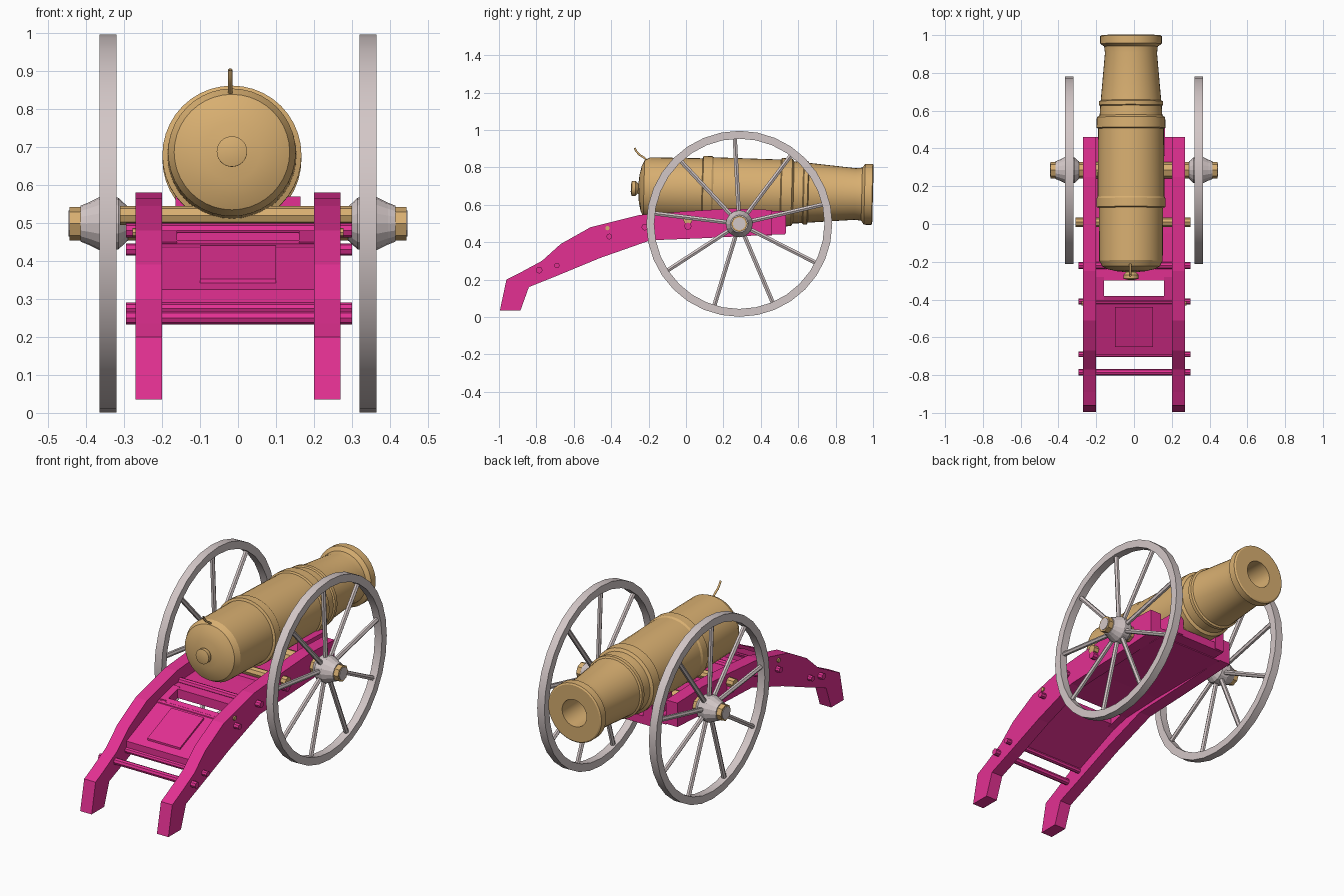
import bpy
import bmesh
from math import pi, cos, sin, radians
from mathutils import Vector

if "Cube" in bpy.data.objects:
    bpy.data.objects.remove(bpy.data.objects["Cube"])


def material(name, rgb):
    m = bpy.data.materials.new(name)
    m.use_nodes = True
    m.diffuse_color = (*rgb, 1)
    m.node_tree.nodes["Principled BSDF"].inputs["Base Color"].default_value = (*rgb, 1)
    return m


brass = material("brass", (0.69, 0.43, 0.165))
paint = material("magenta paint", (0.77, 0.03, 0.29))
grey = material("pale grey", (0.65, 0.57, 0.57))


def finish(name, bm, mat, smooth=False):
    bmesh.ops.recalc_face_normals(bm, faces=bm.faces[:])
    me = bpy.data.meshes.new(name)
    bm.to_mesh(me)
    bm.free()
    me.materials.append(mat)
    ob = bpy.data.objects.new(name, me)
    bpy.context.collection.objects.link(ob)
    if smooth:
        bpy.ops.object.select_all(action="DESELECT")
        ob.select_set(True)
        bpy.context.view_layer.objects.active = ob
        bpy.ops.object.shade_smooth_by_angle(angle=radians(25))
    return ob


def lathe(name, profile, start, direction, mat, segs=32, closed=False, smooth=True):
    """Turn (distance, radius) points around an axis."""
    bm = bmesh.new()
    q = Vector(direction).to_track_quat("Z", "Y")
    rings = []
    for t, r in profile:
        rings.append([bm.verts.new(Vector(start) + q @ Vector(
            (r * cos(2 * pi * i / segs), r * sin(2 * pi * i / segs), t)))
            for i in range(segs)])
    pairs = list(zip(rings, rings[1:]))
    if closed:
        pairs.append((rings[-1], rings[0]))
    else:
        bm.faces.new(rings[0])
        bm.faces.new(rings[-1])
    for a, b in pairs:
        for i in range(segs):
            j = (i + 1) % segs
            bm.faces.new((a[i], a[j], b[j], b[i]))
    return finish(name, bm, mat, smooth)


def rod(name, a, b, r, mat, segs=8):
    d = Vector(b) - Vector(a)
    return lathe(name, [(0, r), (d.length, r)], a, d, mat, segs, smooth=False)


def slab(name, outline, x0, x1, mat):
    """Extrude a side outline of (y, z) points across x."""
    bm = bmesh.new()
    f = bm.faces.new([bm.verts.new((x0, y, z)) for y, z in outline])
    ext = bmesh.ops.extrude_face_region(bm, geom=[f])
    bmesh.ops.translate(bm, vec=(x1 - x0, 0, 0),
                        verts=[v for v in ext["geom"] if isinstance(v, bmesh.types.BMVert)])
    return finish(name, bm, mat)


def plank(name, a, b, thick, x0, x1, mat):
    """Sloping board between two (y, z) points."""
    (ya, za), (yb, zb) = a, b
    return slab(name, [(ya, za), (yb, zb), (yb, zb - thick), (ya, za - thick)], x0, x1, mat)


# Barrel with breech knob, raised bands, flared muzzle and hollow bore
barrel = [(0, .02), (.005, .04), (.025, .04), (.04, .025), (.045, .075), (.055, .12),
          (.07, .152), (.10, .168), (.38, .17), (.385, .183), (.43, .183), (.44, .177),
          (.80, .174), (.805, .183), (.86, .181), (.87, .166), (.92, .163), (.925, .17),
          (.945, .17), (.95, .16), (1.20, .138), (1.235, .142), (1.25, .163),
          (1.29, .163), (1.295, .155), (1.295, .075), (.60, .07)]
breech = Vector((-.016, -.295, .688))
lathe("barrel", barrel, breech, Vector((-.016, 1, .655)) - breech, brass, 40)

# Fuse curling up from the breech
fuse_curve = bpy.data.curves.new("fuse", "CURVE")
fuse_curve.dimensions = "3D"
fuse_curve.bevel_depth = .006
fuse_curve.bevel_resolution = 1
line = fuse_curve.splines.new("POLY")
points = [(-.20, .83), (-.225, .852), (-.25, .868), (-.265, .885), (-.275, .903)]
line.points.add(len(points) - 1)
for p, (y, z) in zip(line.points, points):
    p.co = (-.02, y, z, 1)
fuse = bpy.data.objects.new("fuse", fuse_curve)
fuse_curve.materials.append(brass)
bpy.context.collection.objects.link(fuse)

# Axle and the cross bar carrying the barrel
HUB = Vector((0, .285, .498))
rod("axle", (-.443, HUB.y, HUB.z), (.443, HUB.y, HUB.z), .044, brass)
rod("barrel_support", (-.31, .01, .52), (.30, .01, .52), .025, brass)

# Wheels
for side, label in ((1, "left"), (-1, "right")):
    out = Vector((side, 0, 0))
    lathe(label + "_wheel_rim", [(-.022, .497), (.022, .497), (.022, .455), (-.022, .455)],
          HUB + out * .342, out, grey, 32, closed=True)
    lathe(label + "_hub", [(0, .045), (.025, .068), (.07, .072), (.105, .055), (.125, .047)],
          HUB + out * .29, out, grey, 16, smooth=False)
    rod(label + "_axle_end_plate", HUB + out * .442, HUB + out * .446, .034, grey, 12)
    for k in range(9):
        a = radians(93 + 40 * k)
        d = Vector((0, cos(a), sin(a)))
        rod(f"{label}_spoke_{k + 1}", HUB + out * .34 + d * .05,
            HUB + out * .34 + d * .46, .013, grey, 6)

# Curved carriage cheeks ending in ground spades
cheek = [(-.995, .035), (-.885, .035), (-.84, .16), (-.69, .22), (-.46, .315),
         (-.19, .41), (.07, .42), (.46, .44), (.46, .572), (.25, .58), (0, .565),
         (-.25, .545), (-.51, .48), (-.67, .39), (-.77, .30), (-.89, .235), (-.96, .20)]
for side, label in ((1, "left"), (-1, "right")):
    slab(label + "_cheek", cheek, side * .20, side * .27, paint)
    # Inner block carrying on past the end of the cheek, beneath the barrel
    slab(label + "_cheek_front", [(.36, .44), (.535, .445), (.535, .565), (.36, .57)],
         side * .11, side * .165, paint)
    # Brass bolt head on the trail
    rod(label + "_trail_bolt", (side * .26, -.42, .475), (side * .278, -.42, .475), .012, brass)
    # Strips either side of the bed opening
    plank(label + "_bed_strip", (-.40, .45), (-.28, .48), .05, side * .16, side * .20, paint)

# Bed boards between the cheeks
plank("trail_bed", (-.69, .325), (-.38, .455), .045, -.20, .20, paint)
plank("trail_panel", (-.65, .352), (-.44, .44), .02, -.10, .10, paint)
plank("middle_bed", (-.30, .475), (-.05, .485), .05, -.20, .20, paint)
plank("front_bed", (-.05, .485), (.46, .485), .05, -.20, .20, paint)
plank("front_bed_end", (.46, .485), (.53, .485), .045, -.165, .165, paint)

# Cross bars through the cheeks
for k, (y, z, r) in enumerate([(-.785, .25, .018), (-.69, .275, .015),
                               (-.41, .43, .016), (-.22, .48, .018), (.01, .485, .02)]):
    rod(f"cross_bar_{k + 1}", (-.295, y, z), (.30, y, z), r, paint)
